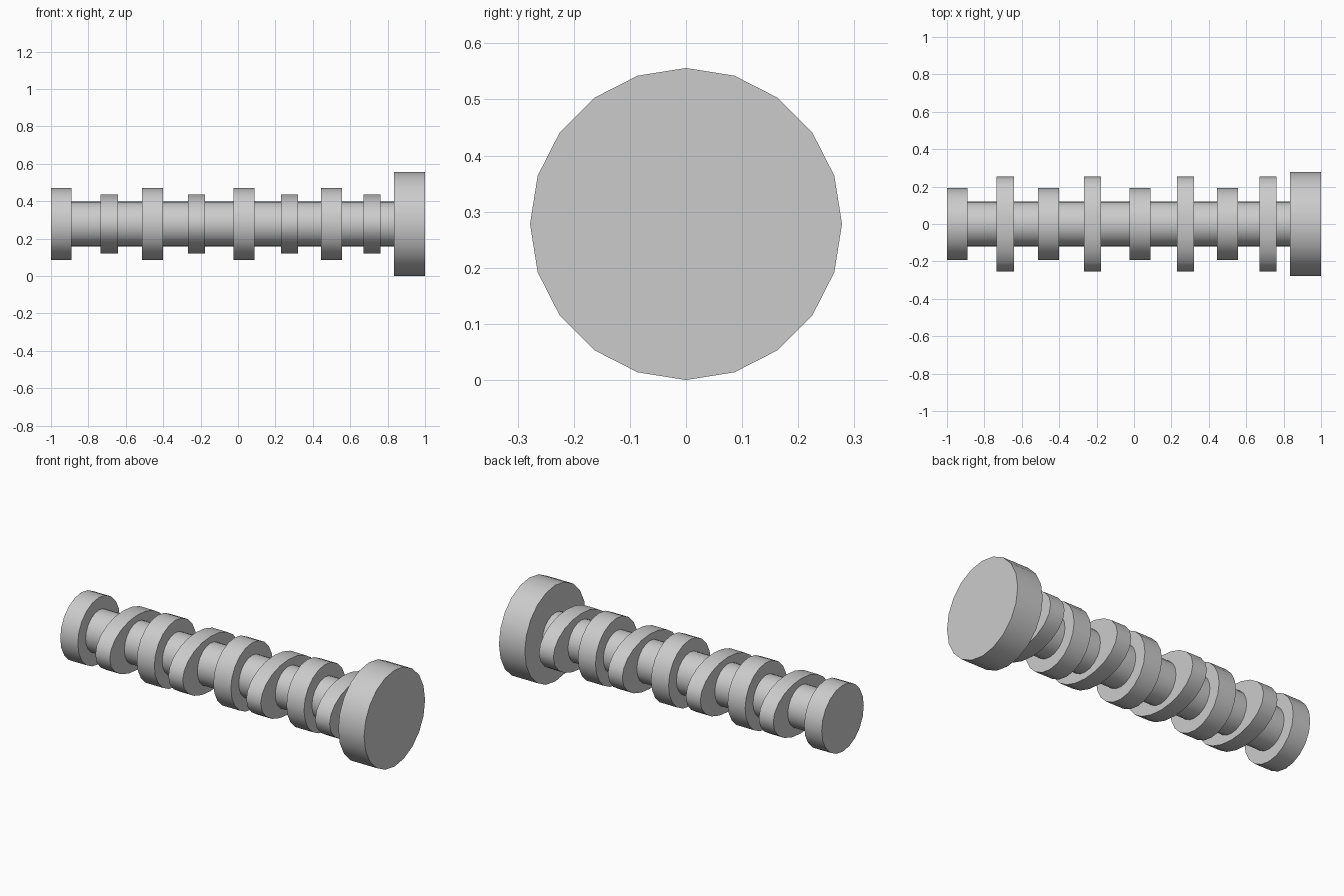
import bpy
import math

if "Cube" in bpy.data.objects:
    bpy.data.objects.remove(bpy.data.objects["Cube"])

AXIS_Z = 0.278
SIDES = 20


def disc(name, x0, x1, ry, rz):
    """Elliptical cylinder lying along x, with a vertex at the top."""
    bpy.ops.mesh.primitive_cylinder_add(
        vertices=SIDES, radius=1, depth=1,
        location=((x0 + x1) / 2, 0, AXIS_Z), rotation=(0, math.pi / 2, 0))
    ob = bpy.context.object
    ob.name = name
    # local z runs along x, local x along height, local y stays across
    bpy.ops.object.transform_apply(location=False, rotation=True, scale=False)
    ob.scale = (x1 - x0, ry, rz)
    bpy.ops.object.transform_apply(location=False, rotation=False, scale=True)
    bpy.ops.object.shade_smooth_by_angle(angle=math.radians(30))
    return ob


# Central shaft
disc("shaft", -0.99, 0.99, 0.12, 0.12)

# Round bearing journals
for i, x in enumerate((-0.945, -0.456, 0.033, 0.5)):
    disc(f"journal_{i + 1}", x - 0.056, x + 0.056, 0.192, 0.192)

# Oval cam lobes, wide across y
for i, x in enumerate((-0.688, -0.222, 0.276, 0.716)):
    disc(f"cam_lobe_{i + 1}", x - 0.046, x + 0.046, 0.253, 0.158)

# End flange
disc("end_flange", 0.835, 1.0, 0.278, 0.278)
